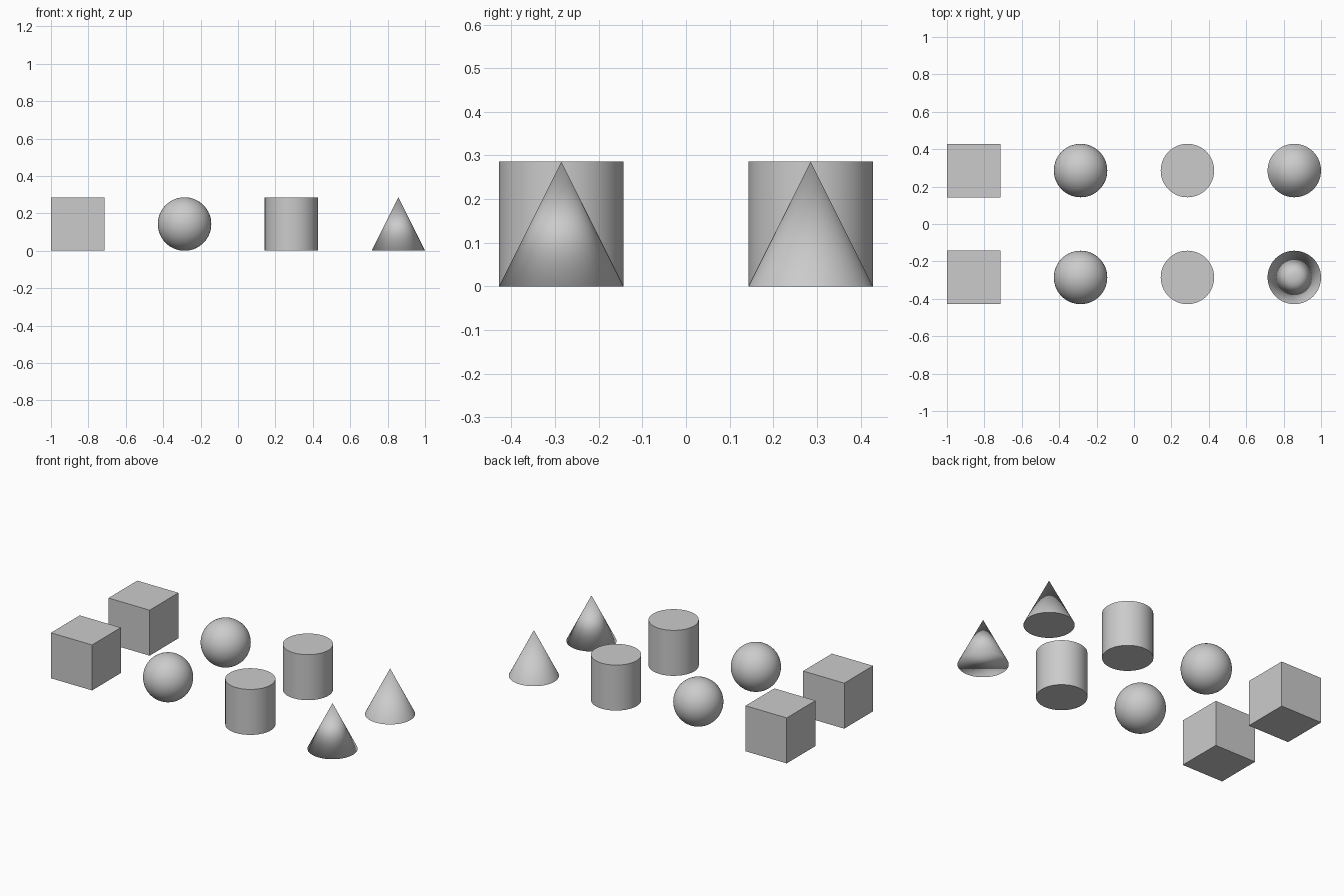
import bpy
import math

if "Cube" in bpy.data.objects:
    bpy.data.objects.remove(bpy.data.objects["Cube"])

SIZE = 2 / 7            # width and height of every solid
R = SIZE / 2
STEP = 2 * SIZE         # spacing between neighbours
SEGMENTS = 64


def finish(name, smooth=None):
    """Name the new solid and set its shading."""
    ob = bpy.context.object
    ob.name = name
    if smooth == "angle":
        bpy.ops.object.shade_smooth_by_angle(angle=math.radians(30))
    elif smooth == "all":
        bpy.ops.object.shade_smooth()


# Two matching rows of four solids standing on the ground
for row, y in (("front", -STEP / 2), ("back", STEP / 2)):
    spots = [(STEP * (i - 1.5), y, R) for i in range(4)]

    # Cube
    bpy.ops.mesh.primitive_cube_add(size=SIZE, location=spots[0])
    finish(row + "_cube")

    # Sphere
    bpy.ops.mesh.primitive_uv_sphere_add(
        segments=SEGMENTS, ring_count=SEGMENTS // 2, radius=R, location=spots[1])
    finish(row + "_sphere", "all")

    # Cylinder
    bpy.ops.mesh.primitive_cylinder_add(
        vertices=SEGMENTS, radius=R, depth=SIZE, location=spots[2])
    finish(row + "_cylinder", "angle")

    # Cone: the front one is shaded smooth right across its base edge
    bpy.ops.mesh.primitive_cone_add(
        vertices=SEGMENTS, radius1=R, radius2=0, depth=SIZE, location=spots[3])
    finish(row + "_cone", "all" if row == "front" else "angle")
